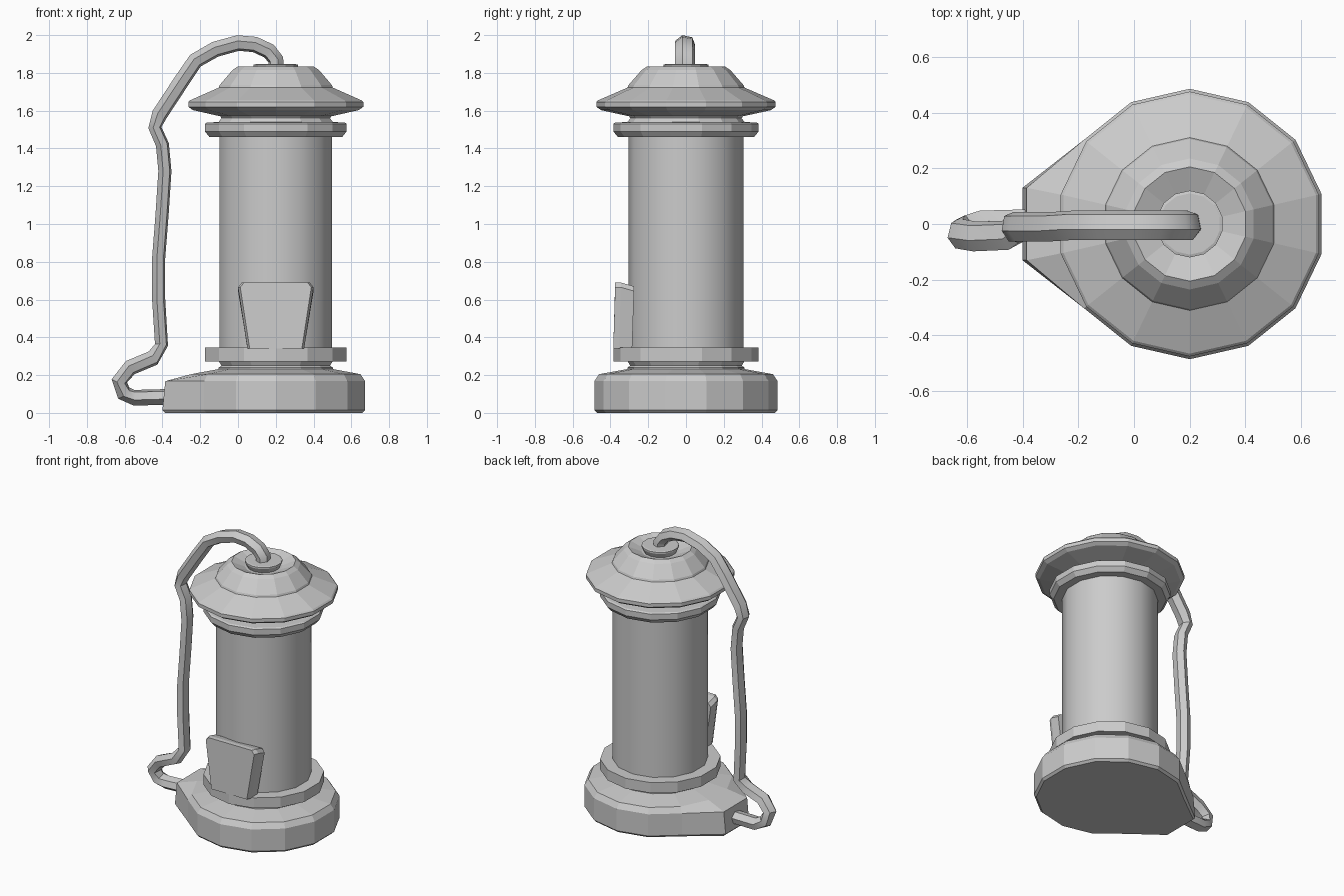
import bpy, bmesh
from math import pi, cos, sin
from mathutils import Vector

if "Cube" in bpy.data.objects:
    bpy.data.objects.remove(bpy.data.objects["Cube"])

SIDES, AXIS = 14, 0.2


def finish(name, bm, smooth=False):
    bmesh.ops.recalc_face_normals(bm, faces=bm.faces)
    me = bpy.data.meshes.new(name)
    bm.to_mesh(me)
    bm.free()
    ob = bpy.data.objects.new(name, me)
    bpy.context.collection.objects.link(ob)
    if smooth:
        bpy.ops.object.select_all(action='DESELECT')
        ob.select_set(True)
        bpy.context.view_layer.objects.active = ob
        bpy.ops.object.shade_smooth_by_angle(angle=pi / 5)
    return ob


def skin(bm, rings):
    """Bridge rings of vertices and cap both ends."""
    n = len(rings[0])
    for a, b in zip(rings, rings[1:]):
        for i in range(n):
            j = (i + 1) % n
            bm.faces.new((a[i], a[j], b[j], b[i]))
    bm.faces.new(rings[0])
    bm.faces.new(rings[-1])


def lathe(name, profile, smooth=False, adjust=None):
    bm = bmesh.new()
    rings = []
    for r, z in profile:
        angles = [pi / 2 + 2 * pi * k / SIDES for k in range(SIDES)]
        rings.append([bm.verts.new((AXIS + r * cos(a), r * sin(a), z)) for a in angles])
    skin(bm, rings)
    if adjust:
        adjust(rings)
    return finish(name, bm, smooth)


# Base, with its lower rings pulled out to a hose socket on the left
def pull_socket(rings):
    for ring, x in zip(rings[:3], (-0.385, -0.40, -0.385)):
        for k, y in ((3, 0.13), (4, -0.13)):
            ring[k].co.x, ring[k].co.y = x, y


lathe("base", [(0.47, 0), (0.485, 0.015), (0.485, 0.168), (0.46, 0.205), (0.31, 0.232),
               (0.31, 0.24), (0.295, 0.25), (0.31, 0.275)], adjust=pull_socket)

# Collars and cylinder
lathe("lower_collar", [(0.385, 0.272), (0.385, 0.345)])
lathe("body", [(0.305, 0.33), (0.305, 1.48)], smooth=True)
lathe("upper_collar", [(0.36, 1.46), (0.385, 1.49), (0.385, 1.53), (0.375, 1.537), (0.31, 1.54),
                       (0.295, 1.56), (0.31, 1.585)])

# Cap with a recessed top
lathe("cap", [(0.31, 1.572), (0.45, 1.603), (0.475, 1.62), (0.475, 1.645), (0.465, 1.655),
              (0.31, 1.722), (0.305, 1.735), (0.235, 1.815), (0.205, 1.835), (0.12, 1.80)])
lathe("hose_fitting", [(0.10, 1.79), (0.12, 1.832), (0.12, 1.843), (0.11, 1.846)])

# Flared front plate, leaning slightly
bm = bmesh.new()
rings = []
for y, top, inset in ((-0.375, 0.69, 0.012), (-0.345, 0.69, 0.0), (-0.275, 0.67, 0.0)):
    ring = []
    for x, z in ((-0.15, 0.34), (0.15, 0.34), (0.2, top - 0.025), (0.18, top), (-0.18, top), (-0.2, top - 0.025)):
        w = x - inset if x > 0 else x + inset
        low = z < 0.4
        ring.append(bm.verts.new((AXIS + w, y - (0.01 if low else 0), z)))
    rings.append(ring)
skin(bm, rings)
finish("front_plate", bm)

# Hose, a six-sided tube along a path
path = [Vector(p) for p in (
    (0.20, -0.005, 1.82), (0.20, -0.005, 1.87), (0.165, -0.005, 1.915), (0.09, -0.005, 1.95), (0.0, -0.005, 1.958),
    (-0.12, -0.005, 1.925), (-0.225, -0.005, 1.865), (-0.30, -0.01, 1.755), (-0.415, -0.01, 1.58),
    (-0.44, -0.01, 1.51), (-0.40, -0.01, 1.42), (-0.387, -0.01, 1.28), (-0.402, -0.01, 1.05),
    (-0.42, -0.01, 0.82), (-0.42, -0.01, 0.6), (-0.405, -0.015, 0.36), (-0.45, -0.04, 0.29),
    (-0.57, -0.045, 0.24), (-0.628, -0.035, 0.17), (-0.605, -0.02, 0.105), (-0.55, -0.005, 0.08),
    (-0.36, 0.0, 0.085))]
bm = bmesh.new()
rings = []
for i, p in enumerate(path):
    t = (path[min(i + 1, len(path) - 1)] - path[max(i - 1, 0)]).normalized()
    n = t.cross(Vector((0, 1, 0))).normalized()
    s = n.cross(t)
    thick = 0.036 if 8 < i < 16 else 0.043
    rings.append([bm.verts.new(p + s * 0.055 * cos(a) + n * thick * sin(a))
                  for a in (pi / 12 + k * pi / 3 for k in range(6))])
skin(bm, rings)
finish("hose", bm, smooth=True)
